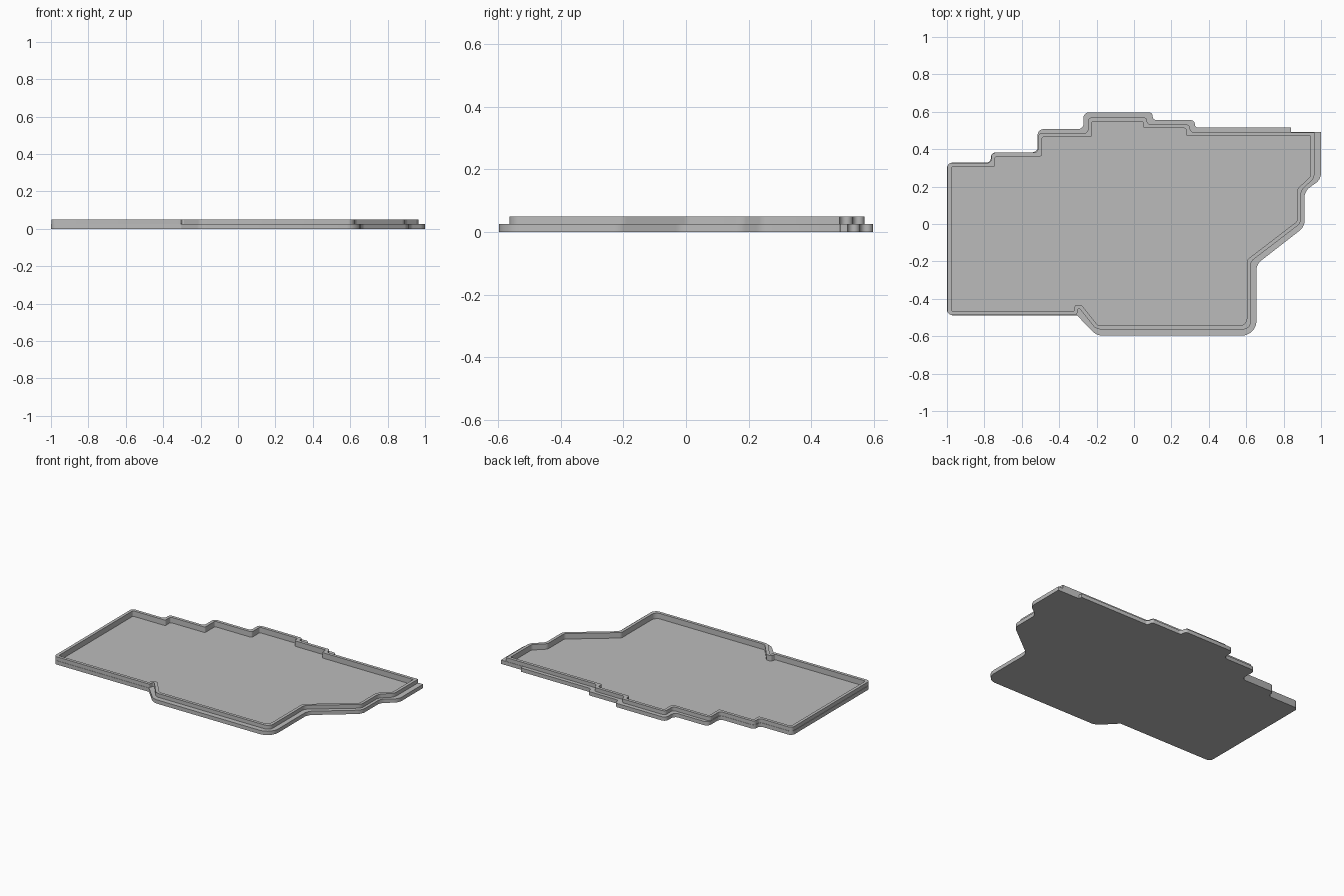
import bpy, bmesh
from mathutils import Vector

if "Cube" in bpy.data.objects:
    bpy.data.objects.remove(bpy.data.objects["Cube"])

FLOOR, LEDGE, TOP, THICK = 0.014, 0.025, 0.05, 0.02

grey = bpy.data.materials.new("light_grey")
grey.use_nodes = True
grey.diffuse_color = (0.5, 0.5, 0.5, 1)
grey.node_tree.nodes["Principled BSDF"].inputs["Base Color"].default_value = (0.5, 0.5, 0.5, 1)

# Outlines run anticlockwise; a third value overrides the corner radius
base = [(-1, -.488), (-.305, -.488, .004), (-.2, -.597), (.655, -.597, .075),
        (.655, -.215), (.912, -.015), (.912, .175), (1, .24),
        (1, .492, .002), (.84, .492, .001), (.84, .515, .001), (.325, .515),
        (.325, .555), (.1, .555), (.1, .597), (-.27, .597),
        (-.27, .507), (-.515, .507), (-.515, .383), (-.765, .383),
        (-.765, .328), (-1, .328)]
inner = [(-.977, -.466), (-.322, -.466, .004), (-.315, -.434, .004), (-.28, -.434, .004),
         (-.193, -.543), (.603, -.543, .035), (.603, -.192), (.873, .015),
         (.873, .188), (.945, .255), (.945, .47, .002), (.28, .47),
         (.28, .512), (.05, .512), (.05, .549), (-.226, .549),
         (-.226, .465), (-.493, .465), (-.493, .361), (-.743, .361),
         (-.743, .306), (-.977, .306)]


def offset(points, d):
    """Push every side outward by d, keeping mitred corners."""
    out = []
    for i, p in enumerate(points):
        a, b, c = (Vector(points[k % len(points)][:2]) for k in (i - 1, i, i + 1))
        u, v = (b - a).normalized(), (c - b).normalized()
        n, m = Vector((u.y, -u.x)), Vector((v.y, -v.x))
        q = b + (n + m) * d / (1 + n.dot(m))
        out.append((q.x, q.y) + tuple(p[2:]))
    return out


def fillet(points, radius, steps=5):
    """Round each corner with a short curve."""
    out = []
    for i, p in enumerate(points):
        a, b, c = (Vector(points[k % len(points)][:2]) for k in (i - 1, i, i + 1))
        r = p[2] if len(p) > 2 else radius
        r = min(r, (a - b).length * .45, (c - b).length * .45)
        s, e = b + (a - b).normalized() * r, b + (c - b).normalized() * r
        for k in range(steps + 1):
            t = k / steps
            w = 1.2 * t * (1 - t)  # weighted so the curve is close to an arc
            f, g = (1 - t) ** 2, t ** 2
            out.append((s * f + b * w + e * g) / (f + w + g))
    return out


def prism(name, outlines, z0, z1):
    """Extrude one outline, or an outline with a hole, between two heights."""
    bm = bmesh.new()
    rims = {z0: [], z1: []}
    for line in outlines:
        low, high = ([bm.verts.new((p.x, p.y, z)) for p in line] for z in (z0, z1))
        for i in range(len(line)):
            j = (i + 1) % len(line)
            bm.faces.new((low[i], low[j], high[j], high[i]))
            for z, ring in ((z0, low), (z1, high)):
                rims[z].append(bm.edges.get((ring[i], ring[j])))
    for edges in rims.values():
        bmesh.ops.triangle_fill(bm, edges=edges, use_beauty=True)
    bmesh.ops.recalc_face_normals(bm, faces=bm.faces)
    mesh = bpy.data.meshes.new(name)
    bm.to_mesh(mesh)
    bm.free()
    mesh.materials.append(grey)
    obj = bpy.data.objects.new(name, mesh)
    bpy.context.collection.objects.link(obj)
    bpy.ops.object.select_all(action='DESELECT')
    obj.select_set(True)
    bpy.context.view_layer.objects.active = obj
    bpy.ops.object.shade_smooth_by_angle()
    return obj


base_line = fillet(base, .028)
wall_line = fillet(offset(inner, THICK), .02)
inner_line = fillet(inner, .01)

# Floor panel, stepped outer ledge, and the raised wall standing on it
prism("floor_panel", [inner_line], 0, FLOOR)
prism("outer_ledge", [base_line, inner_line], 0, LEDGE)
prism("raised_wall", [wall_line, inner_line], LEDGE, TOP)
